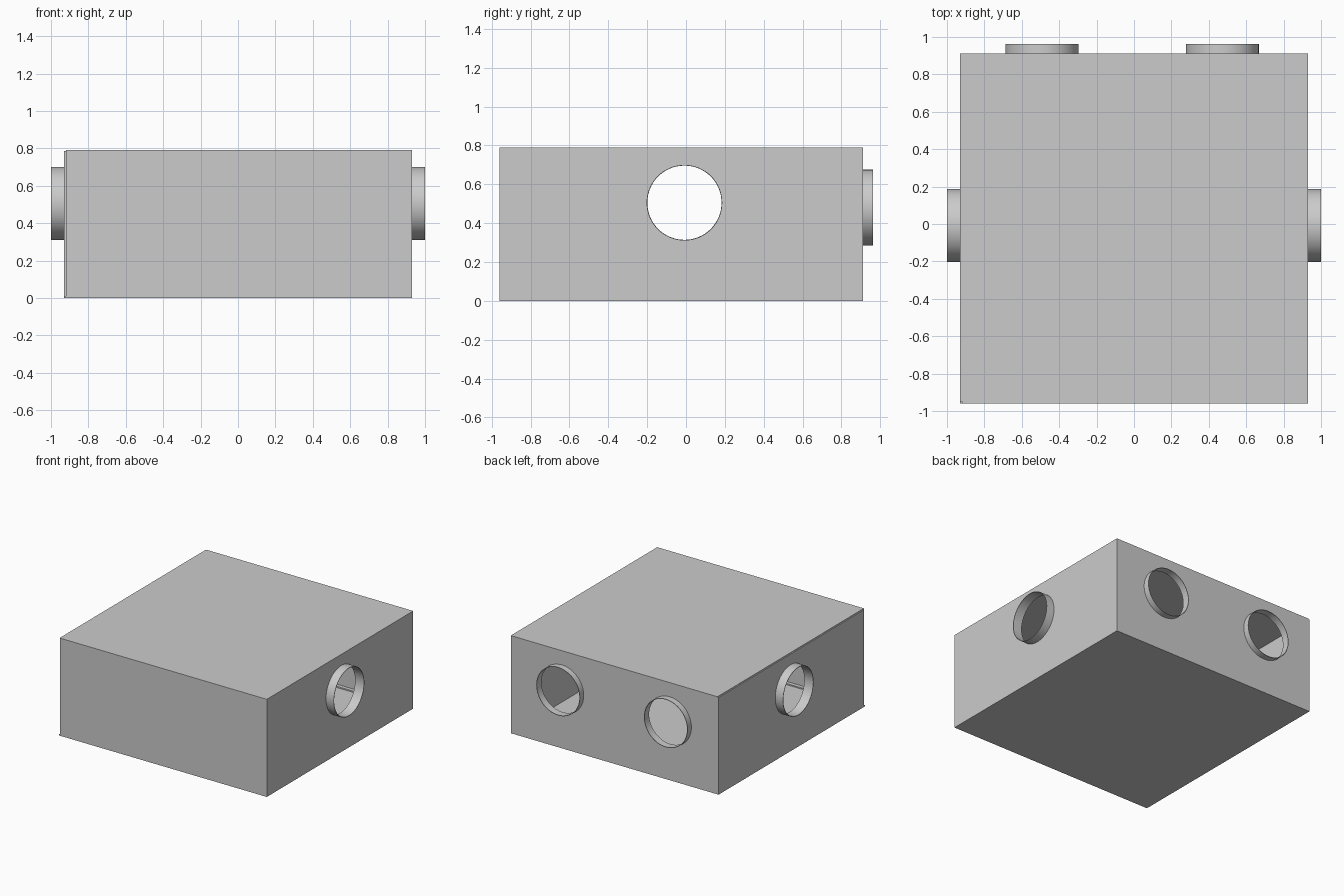
import bpy
import bmesh
import math
from mathutils import Matrix

if "Cube" in bpy.data.objects:
    bpy.data.objects.remove(bpy.data.objects["Cube"])

T = 0.01          # sheet thickness
R = 0.195         # collar outer radius
RIM = 0.004       # collar wall thickness
X, Y0, Y1, H = 0.93, -0.96, 0.912, 0.79


def finish(bm, name):
    mesh = bpy.data.meshes.new(name)
    bmesh.ops.recalc_face_normals(bm, faces=bm.faces)
    bm.to_mesh(mesh)
    bm.free()
    ob = bpy.data.objects.new(name, mesh)
    bpy.context.collection.objects.link(ob)
    return ob


def box(name, lo, hi):
    bm = bmesh.new()
    bmesh.ops.create_cube(bm, size=1)
    for v in bm.verts:
        v.co = [(a + b) / 2 + c * (b - a) for a, b, c in zip(lo, hi, v.co)]
    return finish(bm, name)


def rotation(axis):
    # turn local z onto the outward axis
    return {'x': Matrix.Rotation(math.pi / 2, 4, 'Y'),
            '-x': Matrix.Rotation(-math.pi / 2, 4, 'Y'),
            'y': Matrix.Rotation(-math.pi / 2, 4, 'X')}[axis]


def port(name, panel, pos, axis, depth):
    """Cut a round opening in a panel and fit a thin collar from pos outward."""
    place = Matrix.Translation(pos) @ rotation(axis)
    bm = bmesh.new()
    bmesh.ops.create_cone(bm, cap_ends=True, segments=64, radius1=R - RIM / 2,
                          radius2=R - RIM / 2, depth=0.3, matrix=place)
    cutter = finish(bm, name + "_cutter")
    cutter.hide_render = True
    mod = panel.modifiers.new("opening", 'BOOLEAN')
    mod.operation, mod.solver, mod.object = 'DIFFERENCE', 'EXACT', cutter
    bpy.context.view_layer.objects.active = panel
    bpy.ops.object.modifier_apply(modifier=mod.name)
    bpy.data.objects.remove(cutter)

    # collar: rectangle profile revolved about local z
    bm = bmesh.new()
    prof = [(R - RIM, 0), (R, 0), (R, depth), (R - RIM, depth)]
    vs = [bm.verts.new((r, 0, z)) for r, z in prof]
    es = [bm.edges.new((vs[i], vs[(i + 1) % 4])) for i in range(4)]
    bmesh.ops.spin(bm, geom=vs + es, cent=(0, 0, 0), axis=(0, 0, 1),
                   angle=math.tau, steps=64)
    bmesh.ops.remove_doubles(bm, verts=bm.verts, dist=1e-5)
    bm.transform(place)
    ob = finish(bm, name)
    bpy.ops.object.select_all(action='DESELECT')
    ob.select_set(True)
    bpy.context.view_layer.objects.active = ob
    bpy.ops.object.shade_smooth_by_angle(angle=math.radians(30))


# sheet panels of the hollow box
box("floor_panel", (-X, Y0, 0), (X, Y1, T))
box("top_panel", (-X + T, Y0, H - T), (X, Y1, H))
box("front_panel", (-X + T, Y0, T), (X, Y0 + T, H - T))
back = box("back_panel", (-X + T, Y1 - T, T), (X - T, Y1, H - T))
left = box("left_panel", (-X, Y0 + T, T), (-X + T, Y1, H - 0.004))
right = box("right_panel", (X - T, Y0 + T, T), (X, Y1, H - T))

# folded lips where the front and back walls meet the floor
for name, a, b in (("front_lip", Y0 + T, Y0 + T + 0.03),
                   ("back_lip", Y1 - T - 0.03, Y1 - T)):
    box(name, (-X + T, a, T), (X - T, b, 2 * T))

# collared openings on both sides and the back
for name, panel, s, axis in (("left_collar", left, -1, '-x'),
                             ("right_collar", right, 1, 'x')):
    port(name, panel, (s * (X - T), -0.008, 0.505), axis, 1 - X + T)
for name, x in (("back_collar_a", -0.492), ("back_collar_b", 0.472)):
    port(name, back, (x, Y1 - T, 0.48), 'y', 0.962 - Y1 + T)
